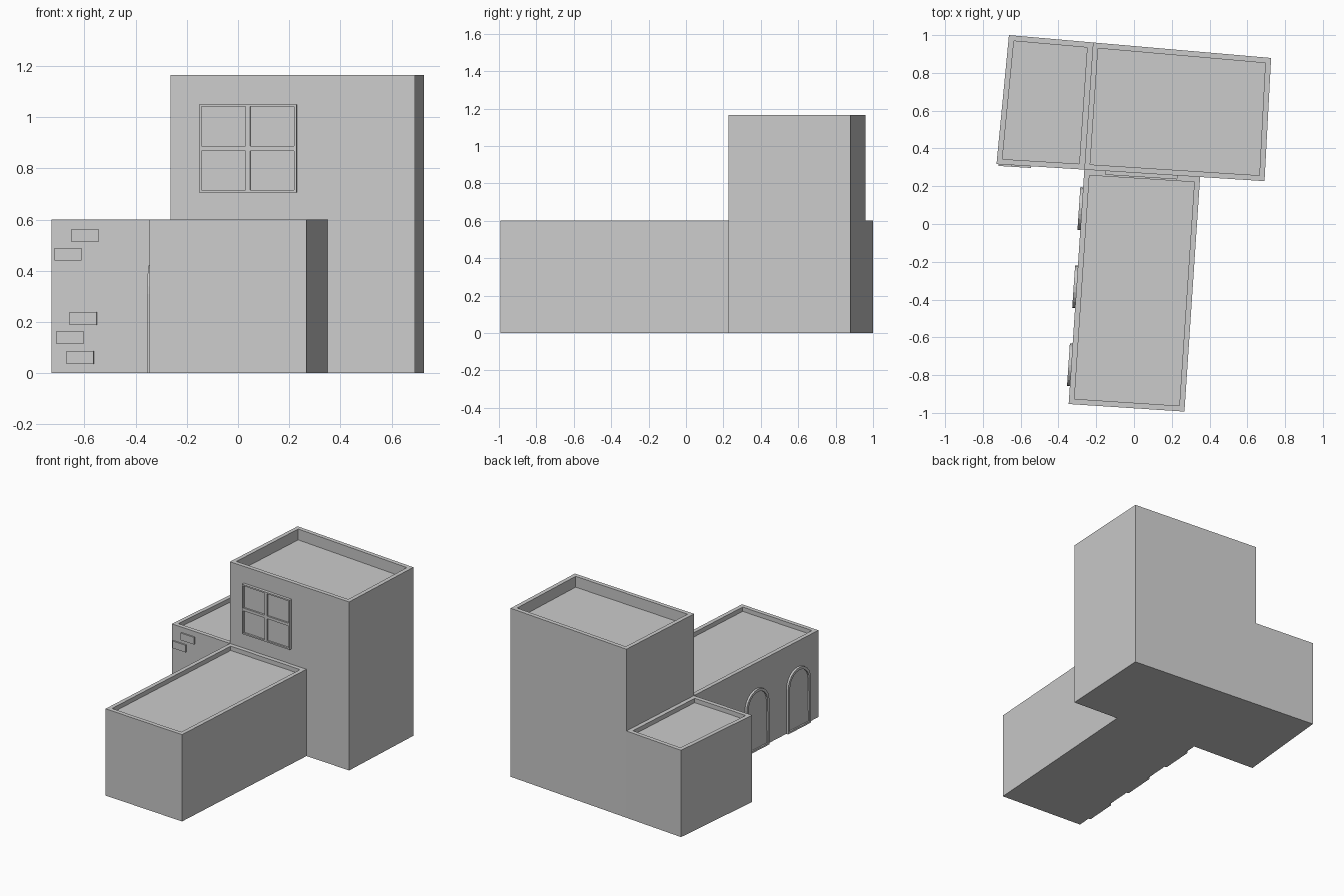
import bpy, bmesh, math
from mathutils import Vector, Matrix

cube = bpy.data.objects.get("Cube")
if cube:
    bpy.data.objects.remove(cube, do_unlink=True)

plaster = bpy.data.materials.new("plain_grey")
plaster.use_nodes = True
grey = (0.6, 0.6, 0.6, 1)
plaster.diffuse_color = grey
plaster.node_tree.nodes["Principled BSDF"].inputs["Base Color"].default_value = grey


def finish(name, bm, matrix=None):
    mesh = bpy.data.meshes.new(name)
    bm.to_mesh(mesh)
    bm.free()
    mesh.materials.append(plaster)
    obj = bpy.data.objects.new(name, mesh)
    if matrix:
        obj.matrix_world = matrix
    bpy.context.collection.objects.link(obj)
    return obj


def block(name, corners, height, recess, rim=0.041):
    """Upright block on a four-cornered plan, with a sunken roof inside a parapet."""
    bm = bmesh.new()
    base = bm.faces.new([bm.verts.new((x, y, 0)) for x, y in corners])
    ext = bmesh.ops.extrude_face_region(bm, geom=[base], use_keep_orig=True)["geom"]
    top = next(g for g in ext if isinstance(g, bmesh.types.BMFace))
    bmesh.ops.translate(bm, verts=list(top.verts), vec=(0, 0, height))
    bmesh.ops.recalc_face_normals(bm, faces=bm.faces[:])
    bmesh.ops.inset_individual(bm, faces=[top], thickness=rim)
    ext = bmesh.ops.extrude_discrete_faces(bm, faces=[top])["faces"]
    bmesh.ops.translate(bm, verts=list(ext[0].verts), vec=(0, 0, -recess))
    return finish(name, bm)


def wall_matrix(a, b, along, z):
    """Local x runs along the wall from a to b, y is up, z points out of it."""
    a, b = Vector((*a, 0)), Vector((*b, 0))
    side, up = (b - a).normalized(), Vector((0, 0, 1))
    m = Matrix((side, up, side.cross(up))).transposed().to_4x4()
    m.translation = a + side * along + up * z
    return m


def relief(name, bm, matrix, thick, border=0, sink=0):
    """Raise flat faces off the wall, then sink a panel into each of them."""
    panels = bm.faces[:]
    edges = [e for e in bm.edges if e.is_boundary]
    skirt = bmesh.ops.extrude_edge_only(bm, edges=edges)["geom"]
    back = [g for g in skirt if isinstance(g, bmesh.types.BMVert)]
    bmesh.ops.translate(bm, verts=back, vec=(0, 0, -thick))
    bmesh.ops.translate(bm, verts=bm.verts[:], vec=(0, 0, thick))
    bmesh.ops.recalc_face_normals(bm, faces=bm.faces[:])
    if panels[0].normal.z < 0:
        bmesh.ops.reverse_faces(bm, faces=bm.faces[:])
    if border:
        bmesh.ops.inset_individual(bm, faces=panels, thickness=border)
        floor = bmesh.ops.extrude_discrete_faces(bm, faces=panels)["faces"]
        verts = list({v for f in floor for v in f.verts})
        bmesh.ops.translate(bm, verts=verts, vec=(0, 0, -sink))
    return finish(name, bm, matrix)


def grid(width, height, cells):
    bm = bmesh.new()
    bmesh.ops.create_grid(bm, x_segments=cells, y_segments=cells, size=0.5)
    bmesh.ops.scale(bm, verts=bm.verts[:], vec=(width, height, 1))
    return bm


# Plan corners shared by the three blocks
joint = (-0.263, 0.288)
back_joint = (-0.217, 0.961)
tower_front = (0.691, 0.227)
annex_front = (-0.728, 0.317)
wing_end = (-0.346, -0.953)

block("tower", [joint, tower_front, (0.726, 0.879), back_joint], 1.165, 0.075)
block("side_annex", [annex_front, joint, back_joint, (-0.662, 1.0)], 0.6, 0.03)
block("front_wing", [wing_end, (0.267, -0.993), (0.35, 0.249), joint], 0.6, 0.03)

# Four-pane window on the tower
relief("window", grid(0.382, 0.344, 2),
       wall_matrix(joint, tower_front, 0.303, 0.878), 0.02, 0.0135, 0.012)

# Three arched doors along the wing
length = (Vector(wing_end) - Vector(joint)).length
radius, spring = 0.113, 0.31
for i in range(3):
    bm = bmesh.new()
    outline = [(-radius, 0), (radius, 0)]
    for k in range(13):
        t = math.pi * k / 12
        outline.append((radius * math.cos(t), spring + radius * math.sin(t)))
    bm.faces.new([bm.verts.new((x, y, 0)) for x, y in outline])
    relief(f"arched_door_{i + 1}", bm,
           wall_matrix(joint, wing_end, length * (2 * i + 1) / 6, 0), 0.015, 0.018, 0.01)

# Exposed bricks on the annex front: centre x and height
bricks = [(-0.597, 0.538), (-0.664, 0.464), (-0.604, 0.213), (-0.656, 0.139), (-0.616, 0.061)]
for i, (x, z) in enumerate(bricks):
    relief(f"brick_{i + 1}", grid(0.106, 0.05, 1),
           wall_matrix(annex_front, joint, x - annex_front[0], z), 0.009)
